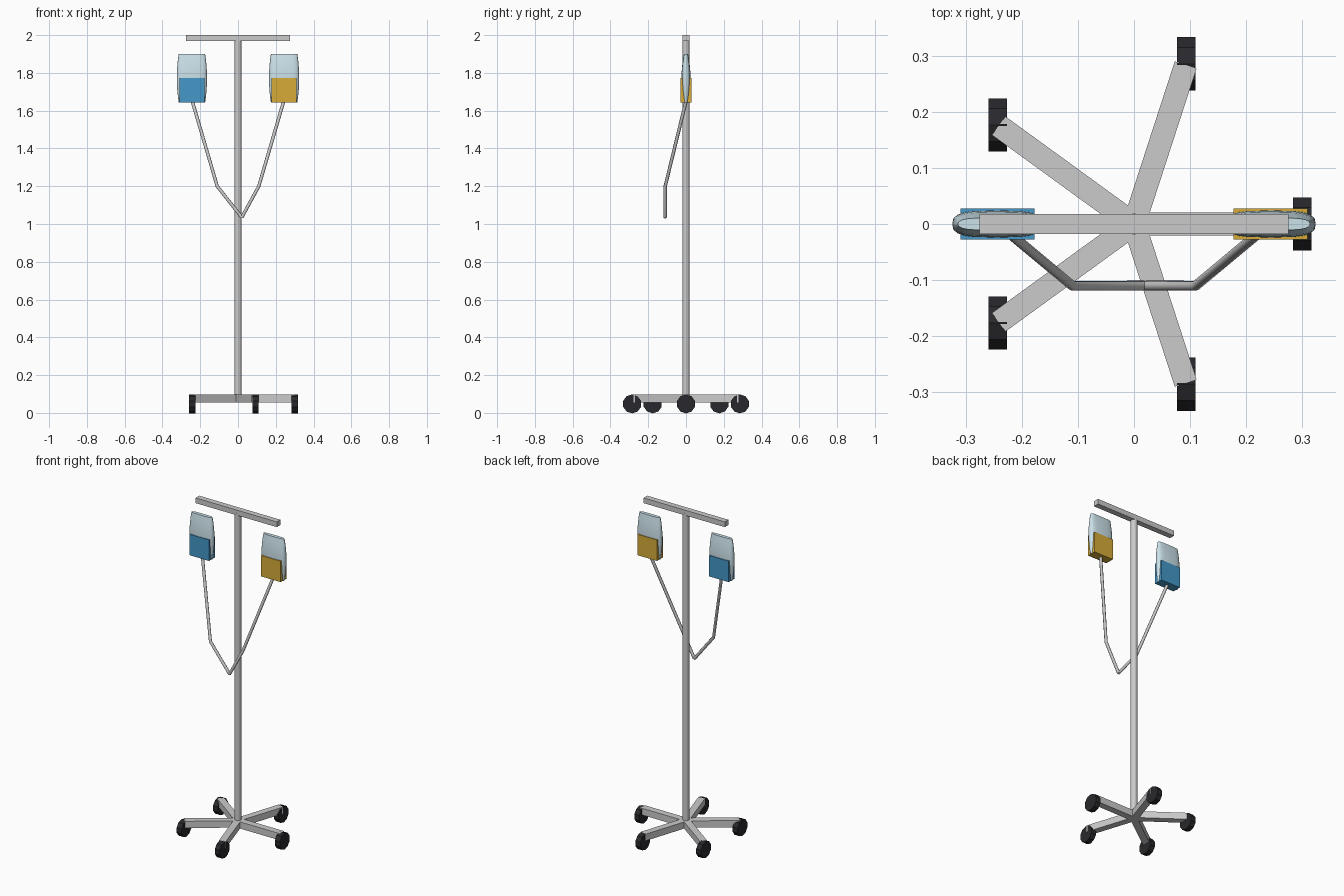
import bpy, bmesh
from math import pi, sin, cos, copysign
from mathutils import Matrix, Vector

if "Cube" in bpy.data.objects:
    bpy.data.objects.remove(bpy.data.objects["Cube"])


def material(name, rgb):
    m = bpy.data.materials.new(name)
    m.diffuse_color = (*rgb, 1)
    m.use_nodes = True
    m.node_tree.nodes["Principled BSDF"].inputs["Base Color"].default_value = m.diffuse_color
    return m


def finish(name, bm, mat=None, angle=None):
    bmesh.ops.recalc_face_normals(bm, faces=bm.faces)
    me = bpy.data.meshes.new(name)
    bm.to_mesh(me)
    bm.free()
    ob = bpy.data.objects.new(name, me)
    bpy.context.collection.objects.link(ob)
    if mat:
        me.materials.append(mat)
    if angle:
        bpy.ops.object.select_all(action='DESELECT')
        ob.select_set(True)
        bpy.context.view_layer.objects.active = ob
        bpy.ops.object.shade_smooth_by_angle(angle=angle)
    return ob


def box(name, size, matrix, mat=None):
    bm = bmesh.new()
    bmesh.ops.create_cube(bm, size=1, matrix=matrix @ Matrix.Diagonal((*size, 1)))
    return finish(name, bm, mat)


def cylinder(name, radius, depth, sides, matrix, mat=None, angle=None):
    bm = bmesh.new()
    bmesh.ops.create_cone(bm, cap_ends=True, segments=sides, radius1=radius,
                          radius2=radius, depth=depth, matrix=matrix)
    return finish(name, bm, mat, angle)


def spow(v, e):
    return copysign(abs(v) ** e, v)


def bag(name, x, mat):
    # Pillow shape: flattened rings that bulge at mid height
    bm = bmesh.new()
    rings = []
    n = 20
    for i in range(9):
        t = -1 + i / 4
        w = 0.070 + 0.010 * (1 - t * t)
        d = 0.011 + 0.013 * (1 - t * t)
        z = 1.772 + 0.128 * t
        rings.append([bm.verts.new((x + w * spow(cos(2 * pi * k / n), 0.55),
                                    d * spow(sin(2 * pi * k / n), 0.75), z))
                      for k in range(n)])
    for a, b in zip(rings, rings[1:]):
        for k in range(n):
            bm.faces.new((a[k], a[(k + 1) % n], b[(k + 1) % n], b[k]))
    bm.faces.new(rings[0])
    bm.faces.new(rings[-1])
    return finish(name, bm, mat, 0.7)


def tube(name, points, radius):
    cu = bpy.data.curves.new(name, 'CURVE')
    cu.dimensions = '3D'
    cu.bevel_depth = radius
    cu.bevel_resolution = 2
    cu.use_fill_caps = True
    sp = cu.splines.new('POLY')
    sp.points.add(len(points) - 1)
    for p, co in zip(sp.points, points):
        p.co = (*co, 1)
    ob = bpy.data.objects.new(name, cu)
    bpy.context.collection.objects.link(ob)


rubber = material("rubber", (0.022, 0.022, 0.026))
film = material("clear_film", (0.60, 0.76, 0.82))
blue = material("blue_label", (0.06, 0.31, 0.58))
amber = material("amber_label", (0.68, 0.41, 0.04))

# Pole and hanging bar
cylinder("pole", 0.019, 1.92, 12, Matrix.Translation((0, 0, 1.02)), angle=0.7)
box("hanging_bar", (0.55, 0.035, 0.032), Matrix.Translation((0, 0, 1.984)))

# Five-legged base with casters that all roll the same way
for i in range(5):
    a = i * 2 * pi / 5
    turn = Matrix.Rotation(a, 4, 'Z')
    box(f"base_leg_{i + 1}", (0.298, 0.041, 0.041),
        turn @ Matrix.Translation((0.149, 0, 0.0765)))
    cylinder(f"caster_{i + 1}", 0.05, 0.033, 10,
             Matrix.Translation((0.3 * cos(a), 0.3 * sin(a), 0.0476))
             @ Matrix.Rotation(pi / 2, 4, 'Y') @ Matrix.Rotation(pi / 2, 4, 'Z'), rubber)

# Fluid bags, their labels and the drip lines that meet in front of the pole
for side, s, mat in (("left", -1, blue), ("right", 1, amber)):
    bag(f"{side}_bag", s * 0.244, film)
    box(f"{side}_label", (0.132, 0.056, 0.128),
        Matrix.Translation((s * 0.243, 0, 1.708)), mat)
    tube(f"{side}_drip_line", [(s * 0.242, 0, 1.65), (s * 0.11, -0.11, 1.2),
                               (0.02, -0.11, 1.035)], 0.009)
